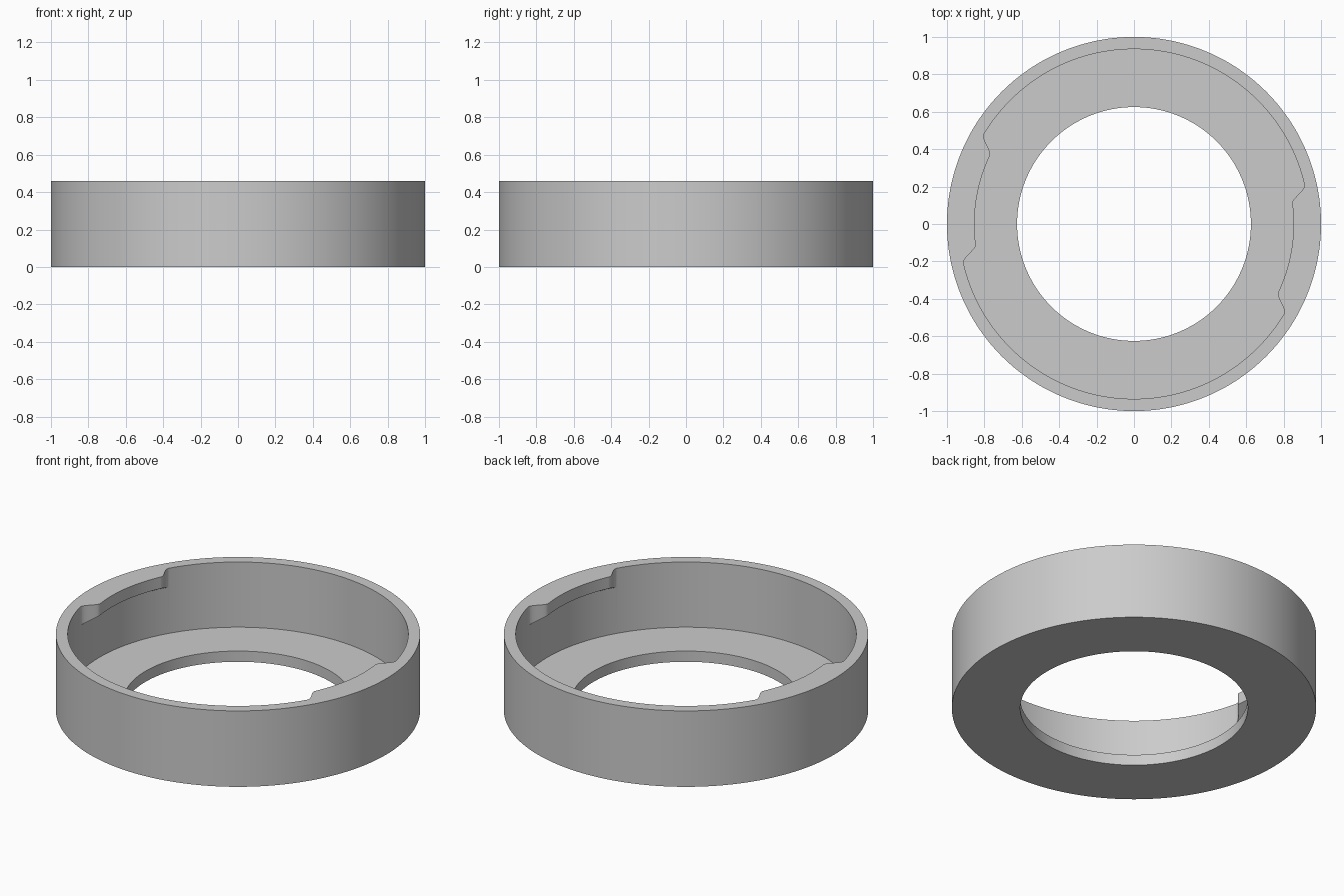
import bpy, bmesh, math

cube = bpy.data.objects.get("Cube")
if cube:
    bpy.data.objects.remove(cube, do_unlink=True)

STEPS = 720
OUTER, WALL, TAB, HOLE = 1.0, 0.935, 0.853, 0.625
HEIGHT, FLOOR, TAB_FOOT = 0.46, 0.065, 0.345
TAB_CENTRE = -9          # degrees; the second tab is opposite
TAB_HALF, TAB_END = 16.4, 22


def lip_radius(deg):
    """Inner radius at the rim, with two tabs that blend into the wall."""
    off = abs((deg - TAB_CENTRE + 90) % 180 - 90)
    t = min(max((off - TAB_HALF) / (TAB_END - TAB_HALF), 0), 1)
    return TAB + (WALL - TAB) * t * t * (3 - 2 * t)


def section(deg):
    """Closed radius/height outline of the ring at one angle."""
    lip = lip_radius(deg)
    lip_foot = TAB_FOOT + (WALL - lip) * 0.55   # sloped tab underside
    return [(OUTER, 0), (OUTER, HEIGHT), (lip, HEIGHT), (lip, lip_foot),
            (WALL, TAB_FOOT), (WALL, FLOOR), (HOLE, FLOOR), (HOLE, 0)]


# Grey material
mat = bpy.data.materials.new("plain grey")
mat.use_nodes = True
colour = (0.6, 0.6, 0.6, 1)
mat.diffuse_color = colour
mat.node_tree.nodes["Principled BSDF"].inputs["Base Color"].default_value = colour

# Sweep the outline around the axis
bm = bmesh.new()
loops = []
for i in range(STEPS):
    deg = i * 360 / STEPS
    c, s = math.cos(math.radians(deg)), math.sin(math.radians(deg))
    loops.append([bm.verts.new((r * c, r * s, z)) for r, z in section(deg)])
for i, a in enumerate(loops):
    b = loops[(i + 1) % STEPS]
    for j in range(len(a)):
        k = (j + 1) % len(a)
        bm.faces.new((a[j], b[j], b[k], a[k]))
bmesh.ops.remove_doubles(bm, verts=bm.verts[:], dist=0.0001)
bmesh.ops.recalc_face_normals(bm, faces=bm.faces[:])

mesh = bpy.data.meshes.new("locking_ring")
bm.to_mesh(mesh)
bm.free()
mesh.materials.append(mat)
ring = bpy.data.objects.new("locking_ring", mesh)
bpy.context.collection.objects.link(ring)

# Smooth walls, crisp rims
bpy.ops.object.select_all(action="DESELECT")
ring.select_set(True)
bpy.context.view_layer.objects.active = ring
bpy.ops.object.shade_smooth_by_angle(angle=math.radians(30))
